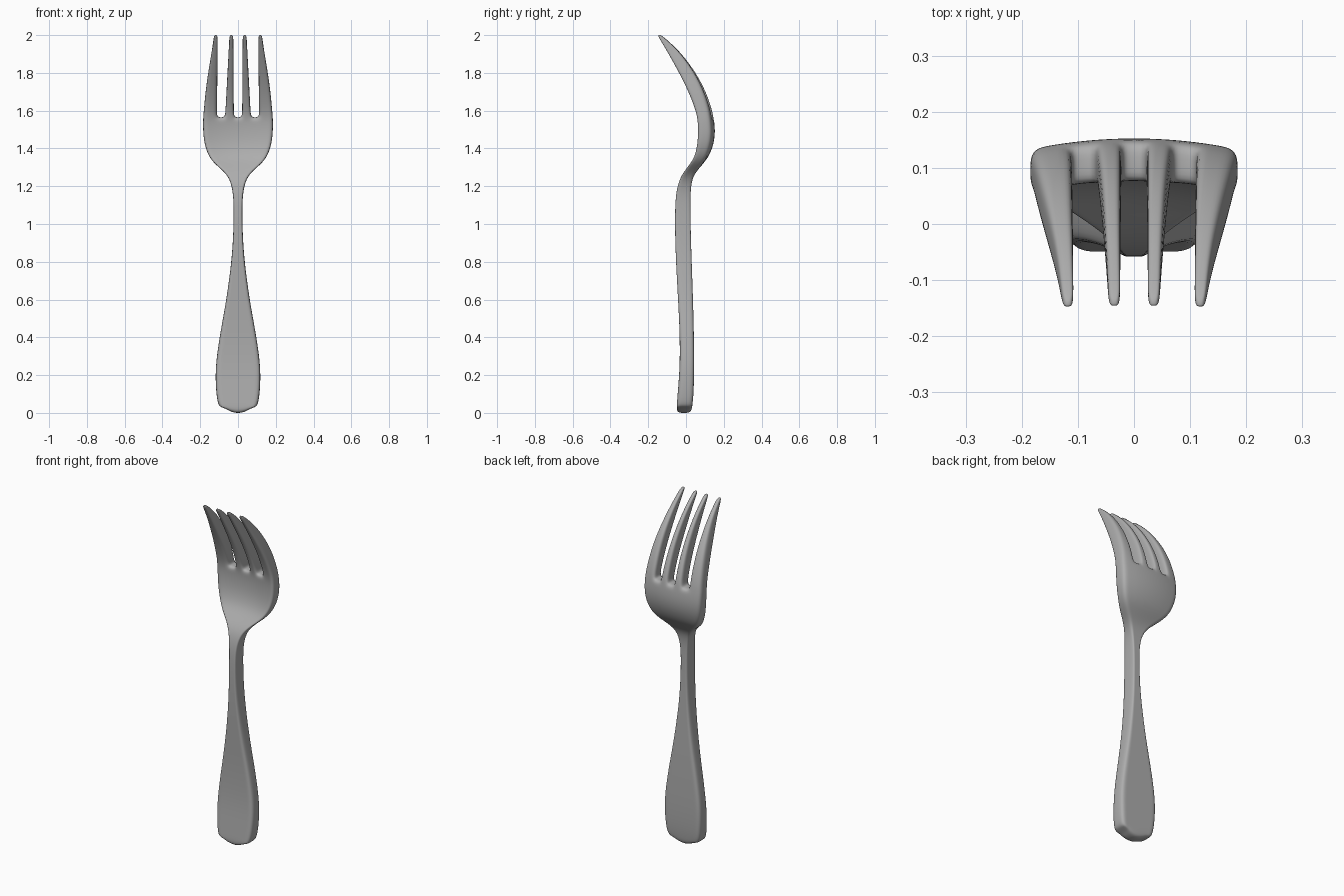
import bpy, bmesh

# Cage rows: z, half width, front y, back y, inner column scale
ROWS = [
    (0.00, 0.088, -0.050, 0.028, 0.85), (0.04, 0.105, -0.049, 0.034, 0.85),
    (0.10, 0.115, -0.044, 0.040, 0.85), (0.20, 0.120, -0.036, 0.043, 0.85),
    (0.30, 0.113, -0.032, 0.043, 0.85), (0.45, 0.089, -0.034, 0.041, 0.8),
    (0.60, 0.061, -0.042, 0.037, 0.75), (0.80, 0.034, -0.053, 0.030, 0.65),
    (0.95, 0.024, -0.058, 0.025, 0.6), (1.10, 0.022, -0.058, 0.023, 0.6),
    (1.18, 0.028, -0.050, 0.024, 0.65), (1.24, 0.045, -0.033, 0.033, 0.75),
    (1.28, 0.076, -0.013, 0.056, 0.85), (1.32, 0.125, 0.016, 0.092, 0.95),
    (1.36, 0.156, 0.041, 0.122, 1), (1.42, 0.177, 0.056, 0.146, 1),
    (1.48, 0.184, 0.061, 0.154, 1), (1.53, 0.185, 0.060, 0.151, 1),
    (1.565, 0.184, 0.056, 0.146, 1), (1.61, 0.180, 0.045, 0.137, 1),
    (1.70, 0.172, 0.010, 0.106, 1), (1.80, 0.158, -0.040, 0.054, 1),
    (1.90, 0.141, -0.095, -0.021, 1), (1.96, 0.132, -0.130, -0.083, 1),
    (2.00, 0.127, -0.154, -0.130, 1),
]
SLOT_Z = 1.565
COLS = [0, 0.12, 0.245, 0.37, 0.49, 0.61, 0.8, 1]   # half-section columns
ROOT, TIP = {1: 0.022, 3: 0.068, 5: 0.111}, {1: 0.025, 3: 0.045, 5: 0.108}
TINE_STRIPS = {0, 1, 4, 5, 8, 9, 12, 13}


def lerp(a, b, t):
    return a + (b - a) * t


def position(i, j, l):
    z, w, front, back, s = ROWS[i]
    k = abs(j - 7)
    t = (z - SLOT_Z) / (2 - SLOT_Z)
    x = w if k == 7 else COLS[k] * w * s
    if t > 0 and k < 7:                      # tapering tine edges
        e = {n: lerp(ROOT[n], TIP[n], t) for n in ROOT}
        e[7] = w
        x = e[k] if k in e else (e[k - 1] + e[k + 1]) / 2
    # shallow bow across the head
    bow = 0.018 * min(1, max(0, (z - 1.24) / 0.14)) * (1 - 0.8 * max(0, t))
    c = bow * (1 - (x / 0.18) ** 2)
    y = lerp(front + c, back - bow + c, l / 2)
    if i == 0:                               # rounded butt of the handle
        z = 0.03 * COLS[k] ** 2
    return (x if j > 7 else -x, y, z)


def solid(i, j, l):
    if not (0 <= i < len(ROWS) - 1 and 0 <= j < 14 and 0 <= l < 2):
        return False
    return ROWS[i][0] < SLOT_Z - 0.001 or j in TINE_STRIPS


# Fork cage: outer skin of a block of cells with the slots left out
bm = bmesh.new()
verts = {}


def vert(key):
    if key not in verts:
        verts[key] = bm.verts.new(position(*key))
    return verts[key]


for i in range(len(ROWS) - 1):
    for j in range(14):
        for l in range(2):
            if not solid(i, j, l):
                continue
            cell = (i, j, l)
            for axis in range(3):
                for side in (0, 1):
                    near = list(cell)
                    near[axis] += 1 if side else -1
                    if solid(*near):
                        continue
                    a, b = [n for n in range(3) if n != axis]
                    quad = []
                    for da, db in ((0, 0), (1, 0), (1, 1), (0, 1)):
                        key = list(cell)
                        key[axis] += side
                        key[a] += da
                        key[b] += db
                        quad.append(vert(tuple(key)))
                    bm.faces.new(quad)
bmesh.ops.recalc_face_normals(bm, faces=bm.faces)
for f in bm.faces:
    f.smooth = True
mesh = bpy.data.meshes.new("fork")
bm.to_mesh(mesh)
bm.free()

fork = bpy.data.objects.new("fork", mesh)
bpy.context.collection.objects.link(fork)
sub = fork.modifiers.new("smooth", 'SUBSURF')
sub.levels = sub.render_levels = 2

# Plain grey metal
metal = bpy.data.materials.new("grey metal")
metal.diffuse_color = (0.42, 0.42, 0.42, 1)
mesh.materials.append(metal)
